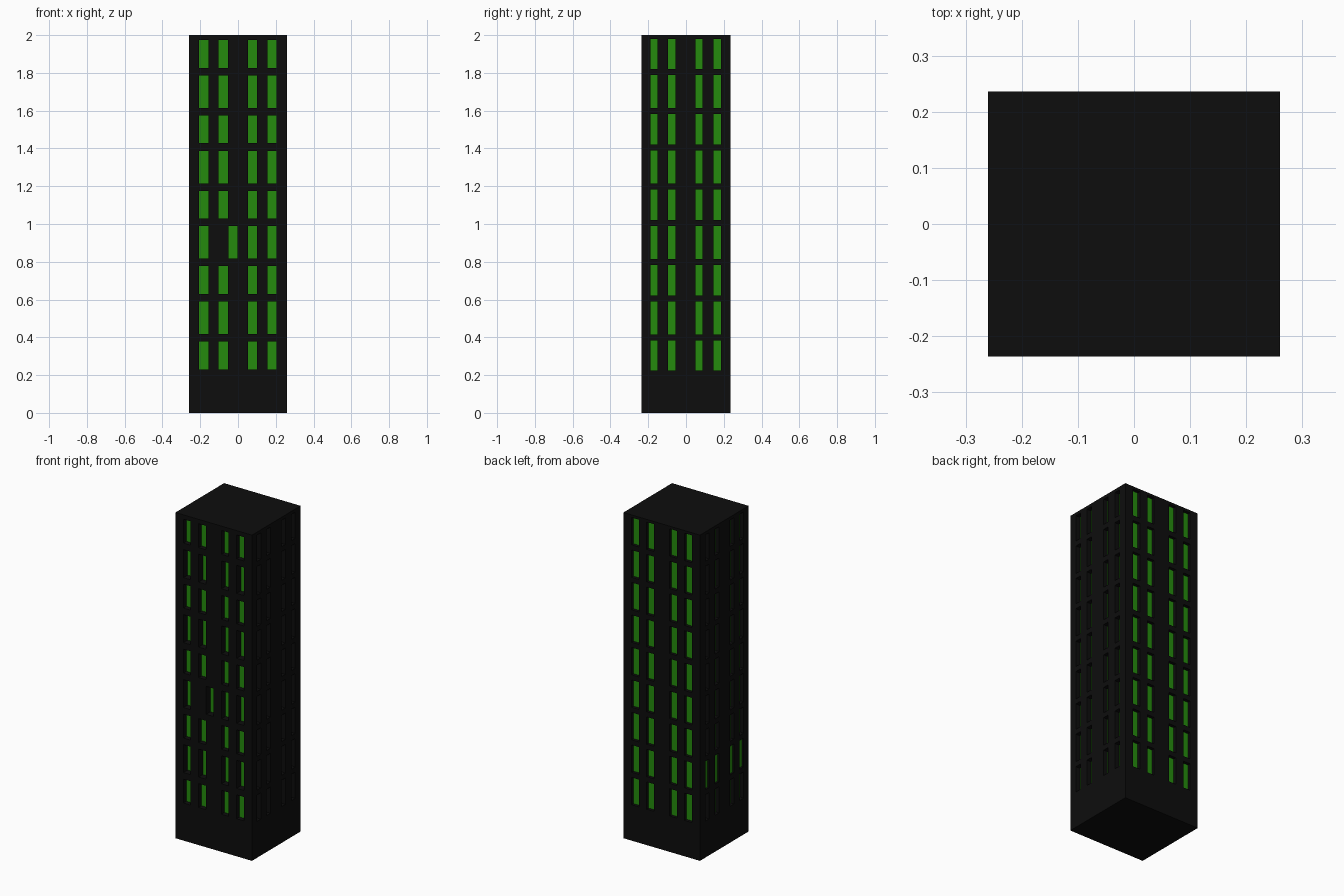
import bpy, bmesh
from mathutils import Matrix, Vector

if "Cube" in bpy.data.objects:
    bpy.data.objects.remove(bpy.data.objects["Cube"])

HX, HY, H = 0.26, 0.236, 2.0


def material(name, rgb):
    m = bpy.data.materials.new(name)
    m.diffuse_color = (*rgb, 1)
    m.use_nodes = True
    m.node_tree.nodes["Principled BSDF"].inputs["Base Color"].default_value = m.diffuse_color
    return m


def make_object(name, bm, mat=None):
    mesh = bpy.data.meshes.new(name)
    bm.to_mesh(mesh)
    bm.free()
    ob = bpy.data.objects.new(name, mesh)
    bpy.context.collection.objects.link(ob)
    if mat:
        mesh.materials.append(mat)
    return ob


def add_box(bm, lo, hi):
    lo, hi = Vector(lo), Vector(hi)
    size = [abs(b - a) for a, b in zip(lo, hi)]
    bmesh.ops.create_cube(bm, size=1, matrix=Matrix.Translation((lo + hi) / 2) @ Matrix.Diagonal((*size, 1)))


black = material("black_wall", (0.004, 0.004, 0.004))
green = material("green_glass", (0.018, 0.26, 0.004))

# window layout: columns (centres) and storeys, counted from the top
WIDE_COLS, WIDE_W = (-0.181, -0.078, 0.077, 0.18), 0.049
SIDE_COLS, SIDE_W = (-0.169, -0.075, 0.069, 0.165), 0.038
ROWS = [1.9 - 0.1995 * i for i in range(9)]

cutters, panes = bmesh.new(), bmesh.new()


def window(side, u, z, w, h, depth):
    """Recess box plus a pane at its floor; side is (axis, sign)."""
    axis, sign = side
    face = (HX, HY)[axis] * sign

    def point(du, n, dz):
        p = [0, 0, z + dz]
        p[axis], p[1 - axis] = n, u + du
        return p

    add_box(cutters, point(-w / 2, face - sign * depth, -h / 2),
            point(w / 2, face + sign * 0.02, h / 2))
    n = face - sign * (depth - 0.001)
    quad = [point(a * w / 2, n, b * h / 2) for a, b in ((-1, -1), (1, -1), (1, 1), (-1, 1))]
    f = panes.faces.new([panes.verts.new(p) for p in quad])
    f.normal_update()
    if f.normal[axis] * sign < 0:
        f.normal_flip()


for i, z in enumerate(ROWS):
    tall = i % 2 == 1
    # front, with one shifted window on the sixth row
    for j, x in enumerate(WIDE_COLS):
        if i == 5 and j == 1:
            x = -0.027
        window((1, -1), x, z, WIDE_W, 0.172 if tall else 0.147, 0.042 if tall else 0.03)
    # back
    for x in WIDE_COLS:
        window((1, 1), x, z, WIDE_W, 0.168, 0.02)
    # right and left sides
    for y in SIDE_COLS:
        h = 0.175 if tall else 0.161
        window((0, 1), y, z, SIDE_W, h, 0.03)
        window((0, -1), y, z, SIDE_W, h, 0.012 if i == 7 else 0.025)

# tower block with recessed openings
bm = bmesh.new()
add_box(bm, (-HX, -HY, 0), (HX, HY, H))
tower = make_object("tower_block", bm, black)
cutter = make_object("window_cutter", cutters, black)
cutter.hide_render = True
cutter.hide_set(True)
mod = tower.modifiers.new("window_recesses", "BOOLEAN")
mod.operation, mod.solver, mod.object = "DIFFERENCE", "EXACT", cutter

make_object("window_panes", panes, green)
